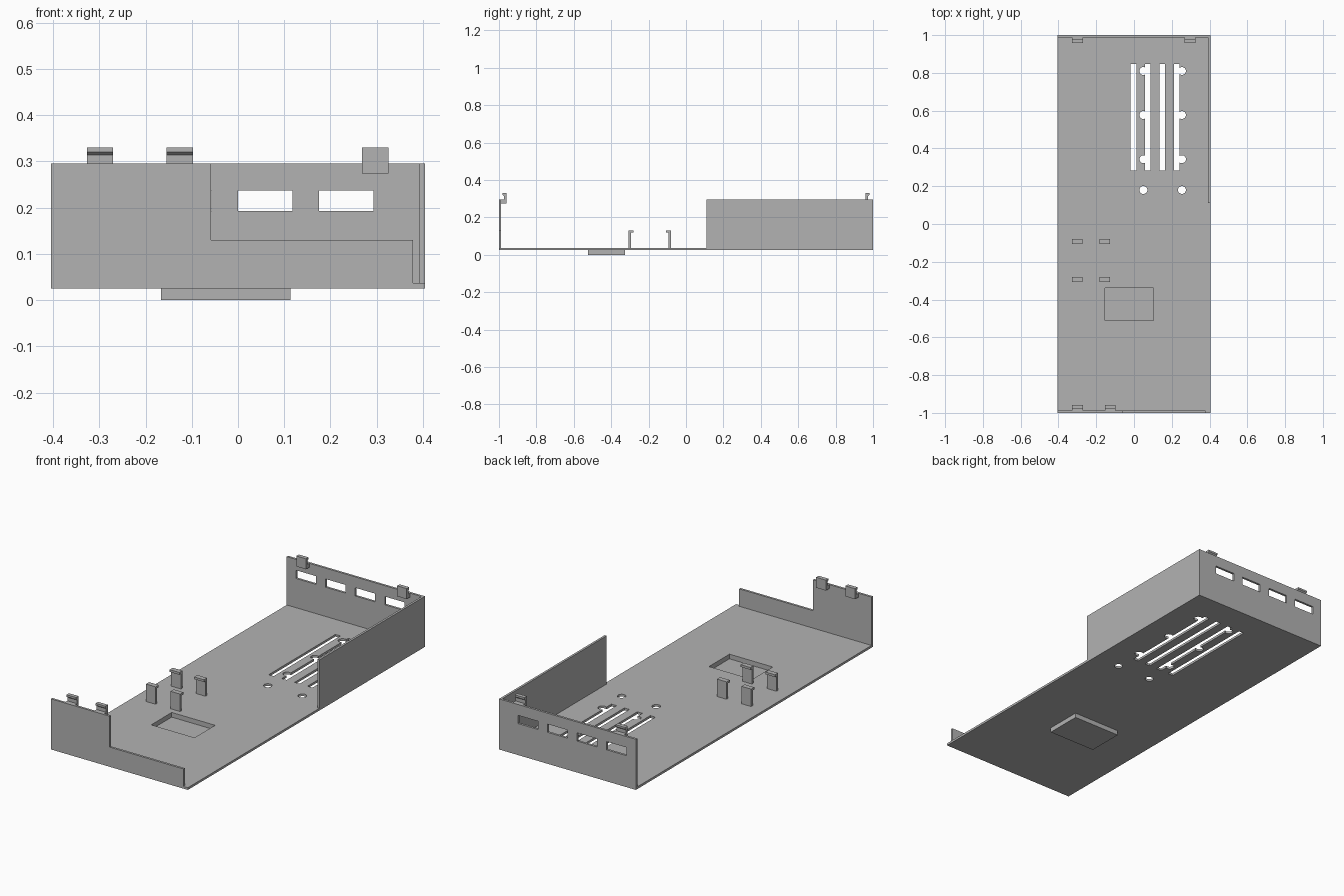
import bpy, bmesh
from mathutils import Vector

if "Cube" in bpy.data.objects:
    bpy.data.objects.remove(bpy.data.objects["Cube"], do_unlink=True)

grey = bpy.data.materials.new("grey_plastic")
grey.use_nodes = True
GREY = (0.45, 0.45, 0.45, 1)
grey.diffuse_color = GREY
grey.node_tree.nodes["Principled BSDF"].inputs["Base Color"].default_value = GREY

W, L = 0.404, 1.0            # half width and half length
BOTTOM, FLOOR, TOP = 0.025, 0.037, 0.295
T = 0.012                    # wall thickness


def finish(name, bm):
    bmesh.ops.recalc_face_normals(bm, faces=bm.faces)
    mesh = bpy.data.meshes.new(name)
    bm.to_mesh(mesh)
    bm.free()
    mesh.materials.append(grey)
    ob = bpy.data.objects.new(name, mesh)
    bpy.context.collection.objects.link(ob)
    return ob


def prism(name, points, offset):
    """Extrude a closed 3D outline along an offset."""
    bm = bmesh.new()
    face = bm.faces.new([bm.verts.new(p) for p in points])
    new = bmesh.ops.extrude_face_region(bm, geom=[face])["geom"]
    verts = [v for v in new if isinstance(v, bmesh.types.BMVert)]
    bmesh.ops.translate(bm, verts=verts, vec=Vector(offset))
    # the starting face must remain as the closing cap
    if not face.is_valid or len(bm.faces) < len(points) + 2:
        bmesh.ops.holes_fill(bm, edges=bm.edges, sides=len(points))
    return finish(name, bm)


def box(name, x0, x1, y0, y1, z0, z1):
    outline = [(x0, y0, z0), (x1, y0, z0), (x1, y1, z0), (x0, y1, z0)]
    return prism(name, outline, (0, 0, z1 - z0))


def peg(name, x, y, radius):
    bm = bmesh.new()
    bmesh.ops.create_cone(bm, cap_ends=True, segments=24, radius1=radius,
                          radius2=radius, depth=0.1)
    bmesh.ops.translate(bm, verts=bm.verts, vec=(x, y, FLOOR))
    return finish(name, bm)


def combine(target, tool, operation):
    """Apply a boolean and discard the tool."""
    mod = target.modifiers.new(operation, 'BOOLEAN')
    mod.operation, mod.object, mod.solver = operation, tool, 'EXACT'
    bpy.context.view_layer.objects.active = target
    bpy.ops.object.modifier_apply(modifier=mod.name)
    bpy.data.objects.remove(tool, do_unlink=True)


def clip(name, x, profile):
    half = 0.0285
    prism(name, [(x - half, y, z) for y, z in profile], (2 * half, 0, 0))


# Shell: floor, back wall, half-length side wall and stepped front wall
shell = box("case_shell", -W, W, -L, L, BOTTOM, FLOOR)
front = [(-W, BOTTOM), (0.378, BOTTOM), (0.378, 0.13), (-0.058, 0.13),
         (-0.058, TOP), (-W, TOP)]
walls = [
    box("back_wall", -W, W, L - T, L, BOTTOM, TOP),
    box("side_wall", W - T, W, 0.11, L, BOTTOM, TOP),
    prism("front_wall", [(x, -L, z) for x, z in front], (0, T, 0)),
    box("tray", -0.166, 0.114, -0.524, -0.327, 0, 0.03),
]
for wall in walls:
    combine(shell, wall, 'UNION')

# Sunken tray pocket
combine(shell, box("pocket", -0.154, 0.102, -0.512, -0.339, T, 0.06), 'DIFFERENCE')

# Port windows in the back wall
for i in range(4):
    x = -0.35 + 0.175 * i
    combine(shell, box("port", x, x + 0.118, 0.9, 1.1, 0.193, 0.237), 'DIFFERENCE')

# Vent slots and mounting holes in the floor
for i in range(4):
    x = -0.018 + 0.0765 * i
    combine(shell, box("slot", x, x + 0.03, 0.284, 0.847, 0, 0.1), 'DIFFERENCE')
for x in (0.05, 0.254):
    for y in (0.18, 0.343, 0.577, 0.81):
        combine(shell, peg("hole", x, y, 0.021), 'DIFFERENCE')

# Rim clips: stem inside the wall, foot joined to it, lip on top facing out
rim = [(0.988, 0.274), (0.959, 0.274), (0.959, 0.33), (0.98, 0.33),
       (0.98, 0.32), (0.973, 0.314), (0.973, 0.295), (0.988, 0.295)]
for side, label, xs in ((-1, "front", (-0.2985, -0.126)),
                        (1, "back", (-0.2985, 0.2965))):
    for n, x in enumerate(xs):
        clip(f"{label}_rim_clip_{n + 1}", x, [(side * y, z) for y, z in rim])

# Floor clips: two facing pairs around a centre line
hook = [(0.1, FLOOR), (0.1135, FLOOR), (0.1135, 0.13), (0.087, 0.13),
        (0.087, 0.118), (0.1, 0.118)]
for side, label in ((-1, "front"), (1, "back")):
    for n, x in enumerate((-0.3, -0.155)):
        clip(f"{label}_floor_clip_{n + 1}", x,
             [(-0.194 + side * y, z) for y, z in hook])
